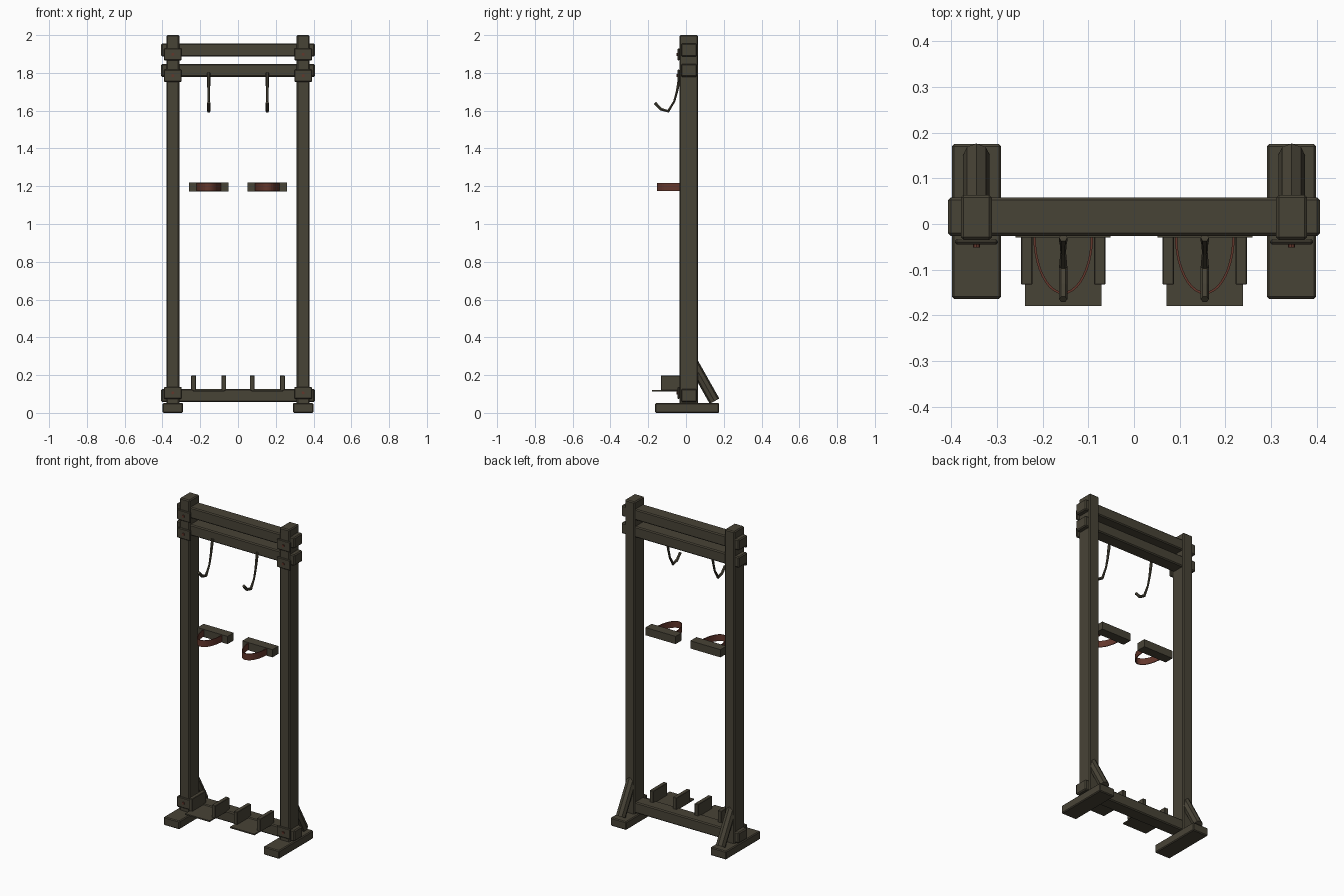
import bpy, math
from mathutils import Vector

if "Cube" in bpy.data.objects:
    bpy.data.objects.remove(bpy.data.objects["Cube"])


def material(name, rgb):
    m = bpy.data.materials.new(name)
    m.diffuse_color = (*rgb, 1)
    m.use_nodes = True
    m.node_tree.nodes["Principled BSDF"].inputs["Base Color"].default_value = m.diffuse_color
    return m


WOOD = material("dark wood", (0.064, 0.056, 0.037))
LEATHER = material("red brown leather", (0.125, 0.038, 0.025))


def box(name, x, y, z, mat=WOOD, bevel=0.0):
    """Box from (min, max) ranges, with optional chamfer."""
    bpy.ops.mesh.primitive_cube_add(size=1)
    o = bpy.context.object
    o.name = name
    for v in o.data.vertices:
        v.co = [r[0] if c < 0 else r[1] for c, r in zip(v.co, (x, y, z))]
    o.data.materials.append(mat)
    if bevel:
        b = o.modifiers.new("bevel", 'BEVEL')
        b.width, b.segments = bevel, 1
    return o


def around(c, half):
    return (c - half, c + half)


def rod(name, a, b, radius, sides, mat=WOOD):
    """Cylinder between two points."""
    a, b = Vector(a), Vector(b)
    bpy.ops.mesh.primitive_cylinder_add(vertices=sides, radius=radius, depth=(b - a).length,
                                        location=(a + b) / 2)
    o = bpy.context.object
    o.name = name
    o.rotation_euler = (b - a).to_track_quat('Z', 'Y').to_euler()
    o.data.materials.append(mat)
    return o


def hook(name, x):
    """Bent bar hanging from the lower top beam."""
    pts = [(-0.030, 1.800, 1), (-0.038, 1.755, 1), (-0.047, 1.705, .8), (-0.062, 1.65, .7),
           (-0.094, 1.597, 1), (-0.134, 1.608, 1), (-0.165, 1.642, 1)]
    c = bpy.data.curves.new(name, 'CURVE')
    c.dimensions = '3D'
    c.bevel_depth, c.bevel_resolution, c.use_fill_caps = 0.009, 1, True
    s = c.splines.new('POLY')
    s.points.add(len(pts) - 1)
    for p, (y, z, r) in zip(s.points, pts):
        p.co, p.radius = (x, y, z, 1), r
    s.use_smooth = False
    o = bpy.data.objects.new(name, c)
    c.materials.append(WOOD)
    bpy.context.collection.objects.link(o)


def strap(name, x):
    """U-shaped leather band in front of a hand board."""
    n, verts = 20, []
    for i in range(n + 1):
        t = math.pi * i / n
        px, py = x - 0.063 * math.cos(t), -0.025 - 0.126 * math.sin(t)
        verts += [(px, py, 1.176), (px, py, 1.216)]
    faces = [(2 * i, 2 * i + 2, 2 * i + 3, 2 * i + 1) for i in range(n)]
    me = bpy.data.meshes.new(name)
    me.from_pydata(verts, [], faces)
    me.materials.append(LEATHER)
    o = bpy.data.objects.new(name, me)
    bpy.context.collection.objects.link(o)
    s = o.modifiers.new("thickness", 'SOLIDIFY')
    s.thickness, s.offset = 0.005, 0


# horizontal beams
for name, z in (("top_beam", 1.921), ("lower_top_beam", 1.813), ("bottom_beam", 0.092)):
    box(name, (-0.407, 0.407), (-0.026, 0.058), around(z, 0.034), bevel=0.006)

for side, s in (("left", -1), ("right", 1)):
    # post, foot and rear brace
    px = 0.345 * s
    box(side + "_post", around(px, 0.034), (-0.035, 0.064), (0.04, 2.0), bevel=0.006)
    box(side + "_foot", around(px, 0.054), (-0.164, 0.175), (0.0, 0.052), bevel=0.005)
    rod(side + "_brace", (px, 0.151, 0.062), (px, 0.03, 0.277), 0.029, 8)

    # joint plates with bolts
    for i, z in enumerate((1.898, 1.785, 0.106)):
        box(f"{side}_joint_plate_{i}", around(px, 0.047), (-0.045, -0.033), around(z, 0.032),
            bevel=0.004)
        rod(f"{side}_bolt_{i}", (px, -0.04, z), (px, -0.051, z), 0.008, 8, LEATHER)

    # hook, hand board with strap, foot tray with cheeks
    cx = 0.155 * s
    hook(side + "_hook", cx)
    box(side + "_hand_board", around(cx, 0.104), (-0.03, 0.03), (1.172, 1.22))
    strap(side + "_hand_strap", cx)
    box(side + "_foot_tray", around(cx, 0.084), (-0.18, 0.0), (0.113, 0.121))
    for j, d in (("a", -1), ("b", 1)):
        box(f"{side}_foot_cheek_{j}", around(cx + 0.08 * d, 0.0125), (-0.133, 0.005),
            (0.118, 0.198), bevel=0.002)
